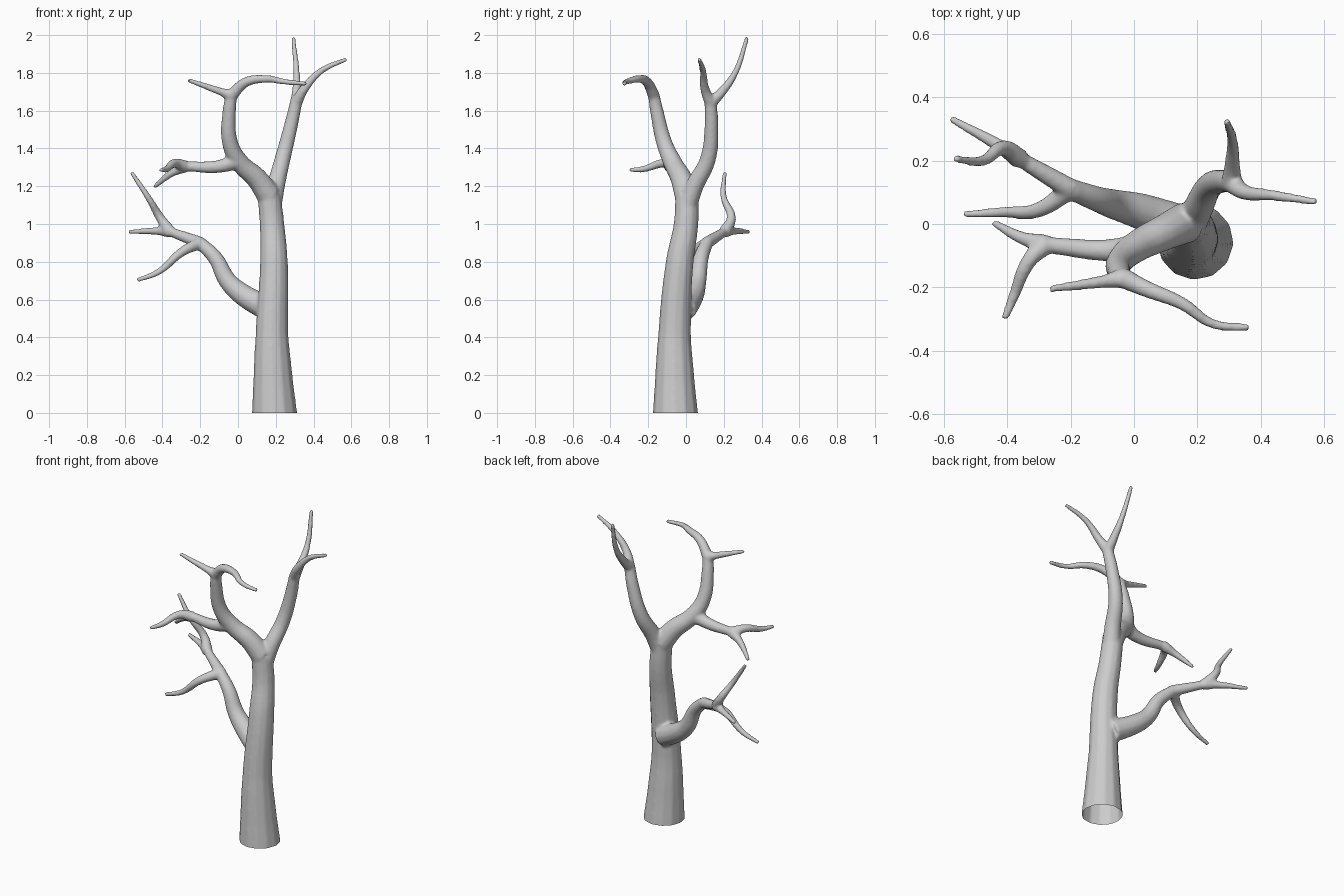
import bpy
import bmesh
from mathutils import Vector

cube = bpy.data.objects.get("Cube")
if cube:
    bpy.data.objects.remove(cube, do_unlink=True)

bark = bpy.data.materials.new("grey_bark")
bark.use_nodes = True
grey = (0.6, 0.6, 0.6, 1)
bark.diffuse_color = grey
bark.node_tree.nodes["Principled BSDF"].inputs["Base Color"].default_value = grey

# Round tubes swept along the limb paths
curve = bpy.data.curves.new("limb_paths", "CURVE")
curve.dimensions = "3D"
curve.bevel_depth = 1
curve.bevel_resolution = 4
curve.resolution_u = 10
curve.use_fill_caps = True


def limb(base_radius, tip_radius, *path, taper=1.2):
    """Add a tube that thins from base to tip and return its last point."""
    spline = curve.splines.new("BEZIER")
    spline.bezier_points.add(len(path) - 1)
    for i, (point, position) in enumerate(zip(spline.bezier_points, path)):
        remaining = 1 - i / (len(path) - 1)
        point.co = Vector(position)
        point.radius = tip_radius + (base_radius - tip_radius) * remaining ** taper
        point.handle_left_type = point.handle_right_type = "AUTO"
    return path[-1]


def twig(*path):
    """Add a thin end branch."""
    return limb(.033, .012, *path)


def evaluated_mesh(obj):
    """Return the mesh of an object with its modifiers applied."""
    bpy.context.view_layer.update()
    depsgraph = bpy.context.evaluated_depsgraph_get()
    return bpy.data.meshes.new_from_object(obj.evaluated_get(depsgraph))


# Trunk, reaching just below the ground so it can be cut level
crown = limb(.124, .062, (.195, -.055, -.05), (.185, -.06, .2), (.18, -.06, .42),
             (.19, -.033, .8), (.18, 0, 1), (.165, .005, 1.15), taper=1.8)

# Right limb with an upright and an outward twig
right_fork = limb(.055, .033, (.175, 0, 1.08), (.2, .045, 1.2), (.235, .115, 1.34),
                  (.28, .135, 1.52), (.307, .13, 1.64))
twig(right_fork, (.31, .19, 1.7), (.31, .26, 1.8), (.292, .325, 1.99))
twig(right_fork, (.35, .1, 1.715), (.44, .09, 1.81), (.575, .07, 1.873))

# Left limb with a short and a long curling twig
left_fork = limb(.066, .031, crown, (.1, -.025, 1.24), (.01, -.07, 1.325),
                 (-.042, -.115, 1.43), (-.046, -.155, 1.6), (-.035, -.17, 1.68))
twig(left_fork, (-.09, -.18, 1.7), (-.265, -.205, 1.763))
twig(left_fork, (.04, -.205, 1.75), (.15, -.25, 1.768), (.25, -.315, 1.753),
     (.365, -.326, 1.742))

# Side branch of the left limb, split into two twigs
side_fork = limb(.045, .026, (0, -.08, 1.335), (-.1, -.083, 1.305), (-.28, -.065, 1.305))
twig(side_fork, (-.35, -.045, 1.27), (-.445, .005, 1.195))
twig(side_fork, (-.33, -.115, 1.322), (-.38, -.23, 1.29), (-.408, -.3, 1.286))

# Low limb with a drooping, a level and a rising twig
low_bend = limb(.068, .034, (.16, -.01, .55), (.02, .04, .63), (-.055, .06, .7),
                (-.12, .08, .82), (-.2, .11, .9))
low_fork = limb(.034, .025, low_bend, (-.36, .205, .96))
twig(low_bend, (-.3, .045, .85), (-.42, .037, .747), (-.535, .03, .702))
twig(low_fork, (-.43, .25, .963), (-.58, .333, .958))
twig(low_fork, (-.41, .24, 1.03), (-.475, .2, 1.14), (-.565, .205, 1.275))

paths = bpy.data.objects.new("limb_paths", curve)
bpy.context.collection.objects.link(paths)
tree = bpy.data.objects.new("bare_tree", evaluated_mesh(paths))
bpy.context.collection.objects.link(tree)
bpy.data.objects.remove(paths, do_unlink=True)

# Join the tube caps to their walls
bm = bmesh.new()
bm.from_mesh(tree.data)
bmesh.ops.remove_doubles(bm, verts=bm.verts, dist=.00001)
bm.to_mesh(tree.data)
bm.free()

# Fuse the tubes and soften the forks
remesh = tree.modifiers.new("fuse", "REMESH")
remesh.mode = "VOXEL"
remesh.voxel_size = .008
smooth = tree.modifiers.new("soften", "SMOOTH")
smooth.factor = .5
smooth.iterations = 8
fused = evaluated_mesh(tree)
tree.modifiers.clear()
tree.data = fused

# Cut the trunk open at the ground
bm = bmesh.new()
bm.from_mesh(fused)
bmesh.ops.bisect_plane(bm, geom=bm.verts[:] + bm.edges[:] + bm.faces[:],
                       plane_co=(0, 0, 0), plane_no=(0, 0, 1), clear_inner=True)
for face in bm.faces:
    face.smooth = True
bm.to_mesh(fused)
bm.free()
fused.materials.clear()
fused.materials.append(bark)
